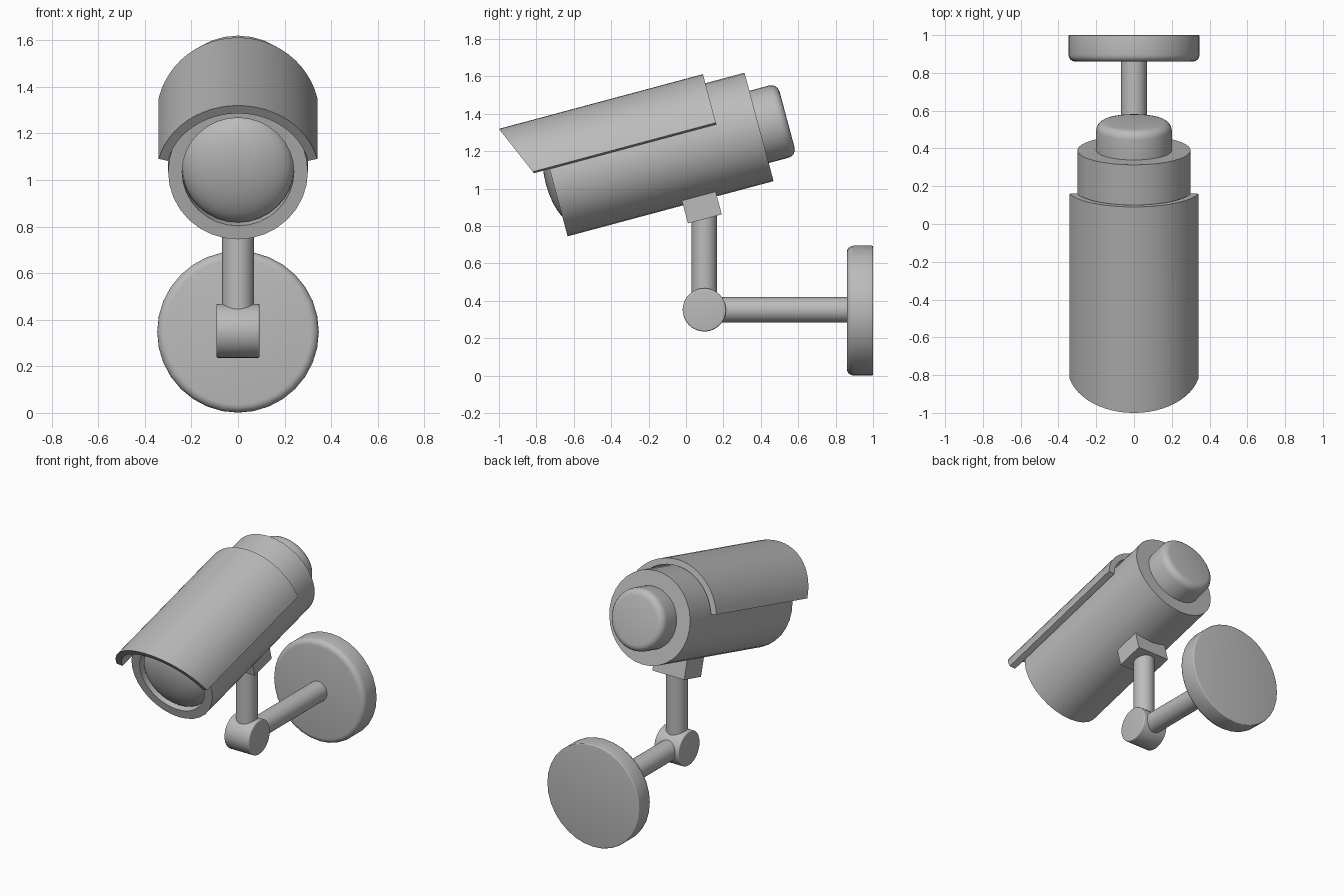
import bpy, bmesh
from math import radians, sin, cos, pi
from mathutils import Matrix, Vector

cube = bpy.data.objects.get("Cube")
if cube:
    bpy.data.objects.remove(cube, do_unlink=True)

grey = bpy.data.materials.new("plain_grey")
grey.use_nodes = True
grey.diffuse_color = (0.5, 0.5, 0.5, 1)
grey.node_tree.nodes["Principled BSDF"].inputs["Base Color"].default_value = (0.5, 0.5, 0.5, 1)

# Housing frame: local y runs along the barrel to the back, tilted upward
TILT = Matrix.Translation((0, -0.16, 1.1825)) @ Matrix.Rotation(radians(15), 4, 'X')
ALONG_Y = Matrix.Rotation(radians(-90), 4, 'X')
ALONG_X = Matrix.Rotation(radians(90), 4, 'Y')


def finish(name, bm, matrix):
    bmesh.ops.recalc_face_normals(bm, faces=bm.faces)
    bm.transform(matrix)
    mesh = bpy.data.meshes.new(name)
    bm.to_mesh(mesh)
    bm.free()
    mesh.materials.append(grey)
    obj = bpy.data.objects.new(name, mesh)
    bpy.context.collection.objects.link(obj)
    bpy.ops.object.select_all(action='DESELECT')
    obj.select_set(True)
    bpy.context.view_layer.objects.active = obj
    bpy.ops.object.shade_smooth_by_angle(angle=radians(35))
    return obj


def lathe(name, profile, matrix, sides=32):
    """Revolve (radius, height) points around local z."""
    bm = bmesh.new()
    verts = [bm.verts.new((r, 0, h)) for r, h in profile]
    edges = [bm.edges.new(pair) for pair in zip(verts, verts[1:])]
    bmesh.ops.spin(bm, geom=verts + edges, axis=(0, 0, 1), cent=(0, 0, 0),
                   angle=2 * pi, steps=sides, use_merge=True)
    bmesh.ops.remove_doubles(bm, verts=bm.verts, dist=0.0001)
    return finish(name, bm, matrix)


def rod(radius, low, high, low_bevel=0, high_bevel=0):
    """Closed cylinder profile with optional rounded rims."""
    def rim(h, b, sign):
        if not b:
            return [(radius, h)]
        return [(radius - b + b * cos(a), h + sign * b * (1 - sin(a)))
                for a in (radians(90 - 22.5 * i) for i in range(5))]
    return ([(0, low)] + rim(low, low_bevel, 1)
            + rim(high, high_bevel, -1)[::-1] + [(0, high)])


# Barrel with a recessed front, domed lens and rear cap
lathe("housing", [(0, -0.51), (0.24, -0.51), (0.24, -0.57), (0.3, -0.57),
                  (0.3, 0.57), (0, 0.57)], TILT @ ALONG_Y)
dome = [(0.24 * cos(radians(a)), -0.51 - 0.1 * sin(radians(a))) for a in range(0, 90, 10)]
lathe("lens", dome + [(0, -0.61)], TILT @ ALONG_Y)
lathe("rear_cap", rod(0.2, 0.56, 0.725, high_bevel=0.045), TILT @ ALONG_Y)

# Curved sun shade with a slanted front edge
bm = bmesh.new()
rings = []
steps = 24
for i in range(steps + 1):
    a = radians(13.5 + 153 * i / steps)
    ring = []
    for r, back in ((0.35, False), (0.35, True), (0.31, True), (0.31, False)):
        w = r * sin(a)
        y = 0.353 if back else -0.776 + (0.35 - w) * 0.43
        ring.append(bm.verts.new((r * cos(a), y, w)))
    rings.append(ring)
for p, q in zip(rings, rings[1:]):
    for k in range(4):
        j = (k + 1) % 4
        bm.faces.new((p[k], p[j], q[j], q[k]))
bm.faces.new(rings[0])
bm.faces.new(rings[-1])
finish("sun_shade", bm, TILT)

# Mounting block under the barrel
bm = bmesh.new()
bmesh.ops.create_cube(bm, size=1)
bm.transform(Matrix.Translation((0, 0.163, -0.31)) @ Matrix.Diagonal((0.24, 0.187, 0.18, 1)))
finish("mount_block", bm, TILT)

# Bracket: post, joint, arm and wall plate
joint = Matrix.Translation((0, 0.098, 0.352))
lathe("post", rod(0.068, 0, 0.54), joint)
lathe("joint", rod(0.116, -0.093, 0.093, 0.008, 0.008), joint @ ALONG_X)
lathe("arm", rod(0.068, 0, 0.78), joint @ ALONG_Y)
lathe("wall_plate", rod(0.347, 0.86, 1.0, 0.035, 0.006),
      Matrix.Translation((0, 0, 0.348)) @ ALONG_Y)
